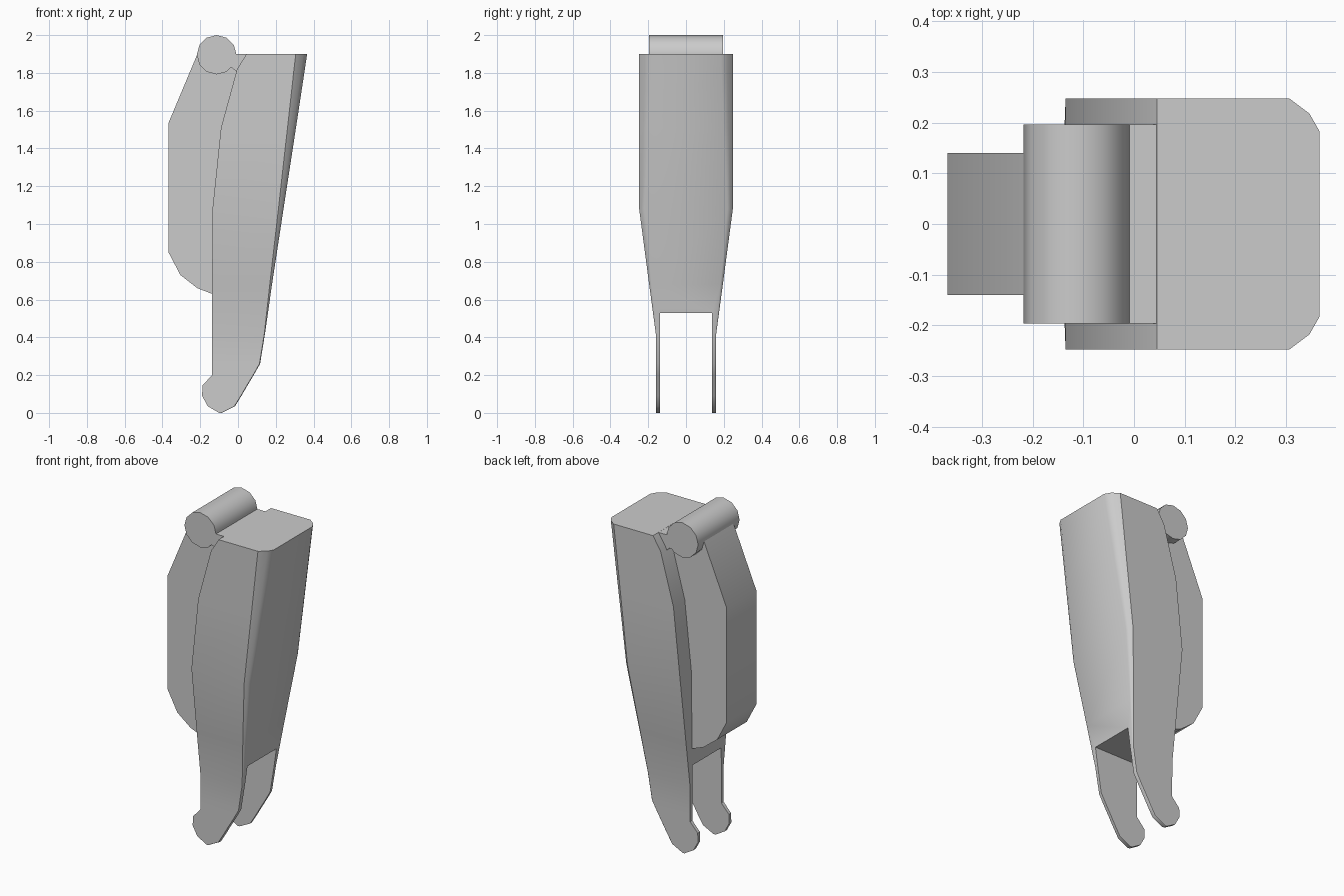
import bpy
import bmesh
import math

cube = bpy.data.objects.get("Cube")
if cube:
    bpy.data.objects.remove(cube, do_unlink=True)

grey = bpy.data.materials.new("plain grey")
grey.use_nodes = True
colour = (0.6, 0.6, 0.6, 1)
grey.diffuse_color = colour
grey.node_tree.nodes["Principled BSDF"].inputs["Base Color"].default_value = colour


def loft(name, rings, smooth=True):
    """Skin a stack of matching closed rings and cap both ends."""
    bm = bmesh.new()
    loops = [[bm.verts.new(p) for p in ring] for ring in rings]
    n = len(loops[0])
    for a, b in zip(loops, loops[1:]):
        for i in range(n):
            j = (i + 1) % n
            bm.faces.new((a[i], a[j], b[j], b[i]))
    bm.faces.new(loops[0])
    bm.faces.new(loops[-1])
    bmesh.ops.recalc_face_normals(bm, faces=bm.faces)
    mesh = bpy.data.meshes.new(name)
    bm.to_mesh(mesh)
    bm.free()
    mesh.materials.append(grey)
    obj = bpy.data.objects.new(name, mesh)
    bpy.context.collection.objects.link(obj)
    if smooth:
        smooth_shade(obj)
    return obj


def activate(obj):
    bpy.ops.object.select_all(action="DESELECT")
    obj.select_set(True)
    bpy.context.view_layer.objects.active = obj


def smooth_shade(obj):
    activate(obj)
    bpy.ops.object.shade_smooth_by_angle(angle=math.radians(32))


def prism(name, profile, half):
    """Extrude an x-z profile across y."""
    return loft(name, [[(x, y, z) for x, z in profile] for y in (-half, half)])


def section(z, back, front, half, r):
    """Housing outline at one height, rounded at the two front corners."""
    side = [(back, half), (front - .06 * r, half),
            (front - .02 * r, half - .03 * r), (front, half - .065 * r)]
    return [(x, y, z) for x, y in side] + [(x, -y, z) for x, y in reversed(side)]


# Housing: height, back x, front x, half width, corner roundness
levels = [
    (1.9, .045, .366, .248, 1),
    (1.82, -.005, .354, .248, .96),
    (1.51, -.09, .307, .248, .75),
    (1.08, -.135, .241, .248, .45),
    (.68, -.137, .18, .195, .2),
    (.42, -.138, .143, .16, .06),
    (.26, -.138, .117, .158, .06),
    (.2, -.138, .083, .158, .06),
    (.145, -.188, .05, .158, .06),
    (.09, -.19, .018, .158, .06),
    (.035, -.16, -.016, .158, .06),
    (0, -.1, -.085, .158, .06),
]
housing = loft("housing", [section(*lv) for lv in levels], smooth=False)

# Slot that leaves two thin legs
slot = prism("slot_cutter", [(-.5, -.2), (.5, -.2), (.5, .53), (-.5, .53)], .137)
cut = housing.modifiers.new("slot", "BOOLEAN")
cut.operation = "DIFFERENCE"
cut.solver = "EXACT"
cut.object = slot
activate(housing)
bpy.ops.object.modifier_apply(modifier=cut.name)
bpy.data.objects.remove(slot, do_unlink=True)
smooth_shade(housing)

# Insert that projects from the back of the housing
prism("insert", [(-.215, 1.9), (-.368, 1.535), (-.368, .85), (-.305, .73),
                 (-.215, .66), (-.137, .63), (.1, .6), (.1, 1.85), (-.1, 1.9)], .14)

# Hinge barrel and the web that joins it to the housing
barrel = [(-.113 + .105 * math.cos(t), 1.896 + .104 * math.sin(t))
          for t in (math.tau * i / 12 for i in range(12))]
prism("hinge_barrel", barrel, .196)
prism("hinge_web", [(-.1, 1.83), (-.03, 1.825), (-.012, 1.81), (.1, 1.75),
                    (.1, 1.8995), (-.01, 1.8995), (-.03, 1.88), (-.1, 1.88)], .196)
